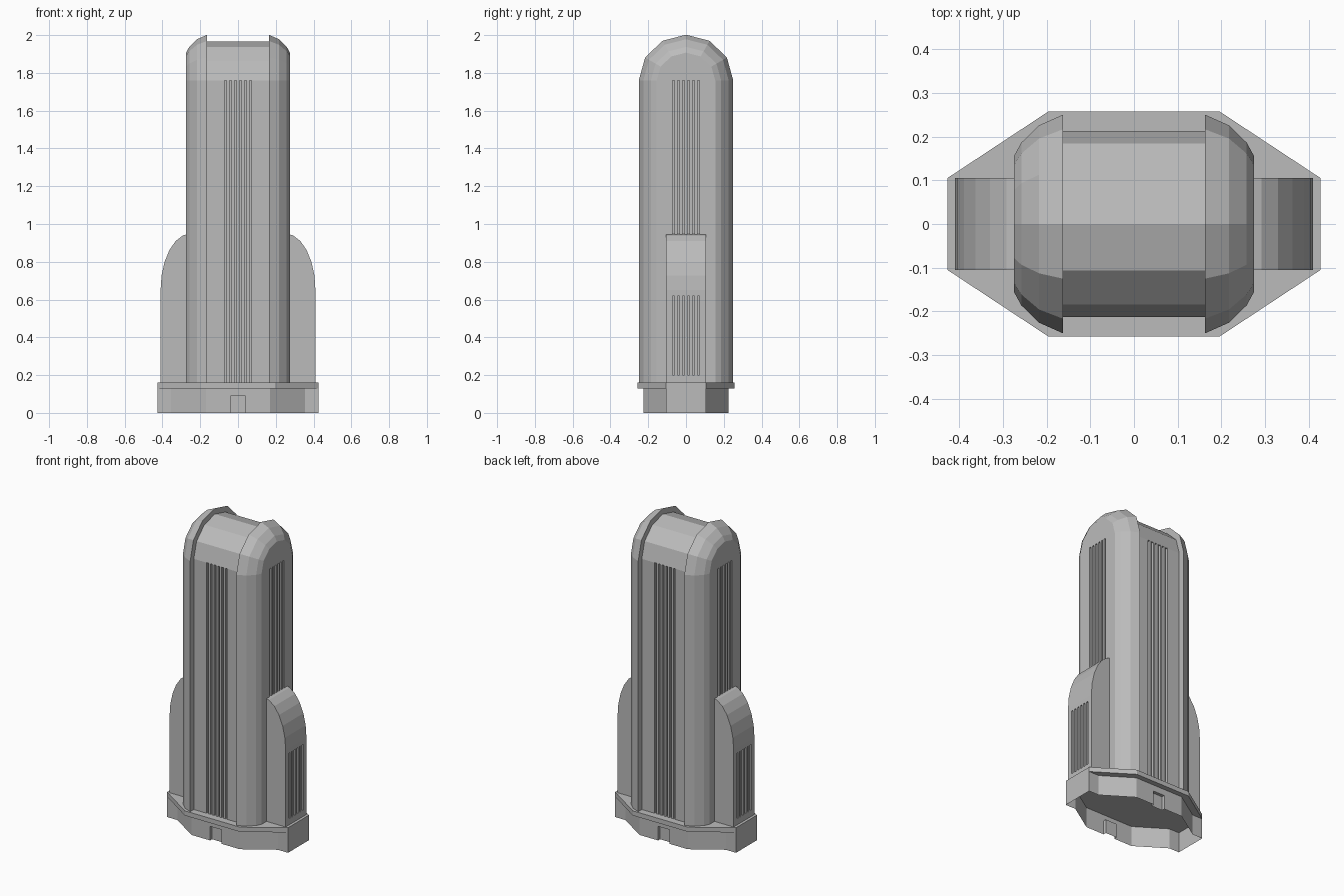
import bpy, bmesh
from math import sin, cos, radians

cube = bpy.data.objects.get("Cube")
if cube:
    bpy.data.objects.remove(cube, do_unlink=True)

stone = bpy.data.materials.new("grey_stone")
stone.use_nodes = True
GREY = (0.5, 0.5, 0.5, 1)
stone.diffuse_color = GREY
stone.node_tree.nodes["Principled BSDF"].inputs["Base Color"].default_value = GREY

BASE, SPRING = 0.16, 1.76      # top of the plinth, start of the arched roof


def loft(name, rings):
    """Closed solid through a list of matching point rings."""
    bm = bmesh.new()
    vs = [[bm.verts.new(p) for p in ring] for ring in rings]
    n = len(vs[0])
    for a, b in zip(vs, vs[1:]):
        for i in range(n):
            j = (i + 1) % n
            bm.faces.new((a[i], a[j], b[j], b[i]))
    bm.faces.new(vs[0])
    bm.faces.new(vs[-1])
    bmesh.ops.recalc_face_normals(bm, faces=bm.faces)
    mesh = bpy.data.meshes.new(name)
    bm.to_mesh(mesh)
    bm.free()
    mesh.materials.append(stone)
    obj = bpy.data.objects.new(name, mesh)
    bpy.context.collection.objects.link(obj)
    return obj


def carve(obj, boxes):
    """Cut (centre, size) boxes out of a solid."""
    bm = bmesh.new()
    for centre, size in boxes:
        vs = bmesh.ops.create_cube(bm, size=1)["verts"]
        for v in vs:
            v.co = [c + s * k for c, s, k in zip(centre, size, v.co)]
    mesh = bpy.data.meshes.new("cutter")
    bm.to_mesh(mesh)
    bm.free()
    mesh.materials.append(stone)
    cutter = bpy.data.objects.new("cutter", mesh)
    bpy.context.collection.objects.link(cutter)
    cutter.hide_render = True
    mod = obj.modifiers.new("carve", "BOOLEAN")
    mod.operation, mod.solver, mod.object = "DIFFERENCE", "EXACT", cutter
    bpy.context.view_layer.objects.active = obj
    bpy.ops.object.modifier_apply(modifier=mod.name)
    bpy.data.objects.remove(cutter, do_unlink=True)


def flutes(axis, face, low, high):
    """Six upright slots in a wall facing along x (0) or y (1)."""
    boxes = []
    for i in range(6):
        centre, size = [0, 0, (low + high) / 2], [0, 0, high - low]
        centre[axis], size[axis] = face, 0.03
        centre[1 - axis], size[1 - axis] = (i - 2.5) * 0.0265, 0.013
        boxes.append((centre, size))
    return boxes


def arch(x, w, h):
    """Upright section with straight sides and a faceted round top."""
    top = [(x, w * cos(radians(a)), SPRING + h * sin(radians(a)))
           for a in range(0, 181, 30)]
    return [(x, w, BASE)] + top + [(x, -w, BASE)]


def outline(points, z):
    """Plan outline mirrored from one quarter."""
    right = points + [(x, -y) for x, y in reversed(points)]
    return [(x, y, z) for x, y in right + [(-x, -y) for x, y in right]]


# Central shaft with fluted front and back
shaft = loft("central_shaft", [arch(-0.17, 0.213, 0.205), arch(0.17, 0.213, 0.205)])
carve(shaft, flutes(1, -0.213, 0.1, SPRING) + flutes(1, 0.213, 0.1, SPRING))

for s, side in ((1, "left"), (-1, "right")):
    # Rounded end of the tower
    steps = ((0.163, 0.25), (0.217, 0.226), (0.258, 0.186), (0.275, 0.155))
    end = loft(side + "_tower_end", [arch(s * x, w, w - 0.008) for x, w in steps])
    carve(end, flutes(0, s * 0.275, 0.1, SPRING))

    # Side buttress with a curved shoulder
    curve = [(0.25 + 0.16 * cos(radians(a)), 0.65 + 0.3 * sin(radians(a)))
             for a in range(0, 91, 15)]
    profile = [(0.25, BASE), (0.41, BASE)] + curve
    buttress = loft(side + "_buttress",
                    [[(s * x, y, z) for x, z in profile] for y in (-0.105, 0.105)])
    carve(buttress, flutes(0, s * 0.41, 0.2, 0.62))

# Ledge on top of the plinth
rim = [(0.195, 0.258), (0.427, 0.105)]
loft("plinth_ledge", [outline(rim, 0.13), outline(rim, BASE)])

# Plinth walls with recessed doorways, open underneath
wall = [(0.17, 0.225), (0.355, 0.105), (0.427, 0.105)]
plinth = loft("plinth_walls", [outline(wall, 0), outline(wall, 0.13)])
carve(plinth, [((0, y, 0.04), (0.08, 0.04, 0.1)) for y in (-0.225, 0.225)])
bm = bmesh.new()
bm.from_mesh(plinth.data)
bm.normal_update()
flat = [f for f in bm.faces if abs(f.normal.z) > 0.9
        and (f.calc_center_median().z < 0.01 or f.calc_center_median().z > 0.12)]
bmesh.ops.delete(bm, geom=flat, context="FACES")
bm.to_mesh(plinth.data)
bm.free()
